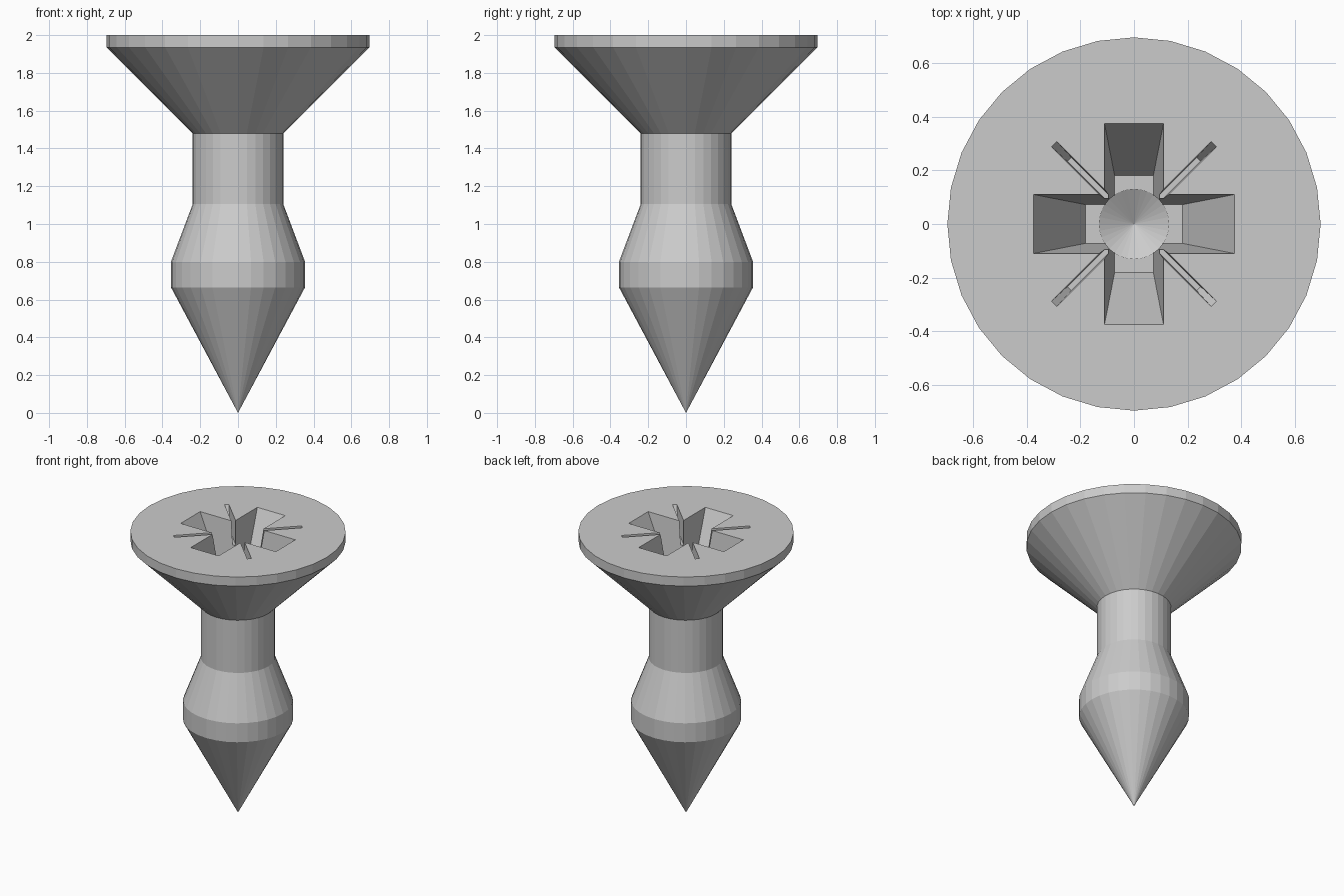
import bpy, bmesh, math
from mathutils import Matrix

if "Cube" in bpy.data.objects:
    bpy.data.objects.remove(bpy.data.objects["Cube"])

SIDES = 32


def make_object(name, bm):
    bmesh.ops.recalc_face_normals(bm, faces=bm.faces)
    mesh = bpy.data.meshes.new(name)
    bm.to_mesh(mesh)
    bm.free()
    obj = bpy.data.objects.new(name, mesh)
    bpy.context.collection.objects.link(obj)
    return obj


def lathe(name, profile):
    """Closed solid of revolution from (radius, z) points, bottom to top."""
    bm = bmesh.new()
    rings = []
    for r, z in profile:
        if r == 0:
            rings.append([bm.verts.new((0, 0, z))])
        else:
            rings.append([bm.verts.new((r * math.cos(2 * math.pi * i / SIDES),
                                        r * math.sin(2 * math.pi * i / SIDES), z))
                          for i in range(SIDES)])
    for low, high in zip(rings, rings[1:]):
        for i in range(SIDES):
            j = (i + 1) % SIDES
            if len(low) == 1:
                bm.faces.new((low[0], high[j], high[i]))
            else:
                bm.faces.new((low[i], low[j], high[j], high[i]))
    bm.faces.new(rings[-1])
    return make_object(name, bm)


def tapered_bar(name, top, bottom, depth, angle):
    """Bar sunk from z = 2; top and bottom are (half length, half width)."""
    over = 0.1
    bm = bmesh.new()
    bmesh.ops.create_cube(bm, size=2)
    for v in bm.verts:
        k = -over / depth if v.co.z > 0 else 1
        v.co.x *= top[0] + (bottom[0] - top[0]) * k
        v.co.y *= top[1] + (bottom[1] - top[1]) * k
        v.co.z = 2 - depth * k
    bm.transform(Matrix.Rotation(math.radians(angle), 4, 'Z'))
    return make_object(name, bm)


# Screw body: point, bulge, neck, countersunk head
screw = lathe("screw_body", [(0, 0), (0.355, 0.665), (0.355, 0.80), (0.24, 1.105),
                             (0.24, 1.48), (0.695, 1.935), (0.695, 2.0)])

# Drive recess: cross arms, centre bore with conical floor, thin diagonal slots
cutters = [tapered_bar("cross_cutter", (0.375, 0.11), (0.18, 0.072), 0.40, a) for a in (0, 90)]
cutters.append(lathe("bore_cutter", [(0, 1.52), (0.13, 1.595), (0.13, 2.1)]))
cutters += [tapered_bar("slot_cutter", (0.42, 0.014), (0.34, 0.010), 0.16, a) for a in (45, 135)]

for c in cutters:
    c.hide_render = True
    mod = screw.modifiers.new(c.name, 'BOOLEAN')
    mod.operation = 'DIFFERENCE'
    mod.solver = 'EXACT'
    mod.object = c

# Bake the recess and discard the cutters
bpy.context.view_layer.update()
baked = bpy.data.meshes.new_from_object(
    screw.evaluated_get(bpy.context.evaluated_depsgraph_get()))
screw.modifiers.clear()
screw.data = baked
for c in cutters:
    bpy.data.objects.remove(c)
